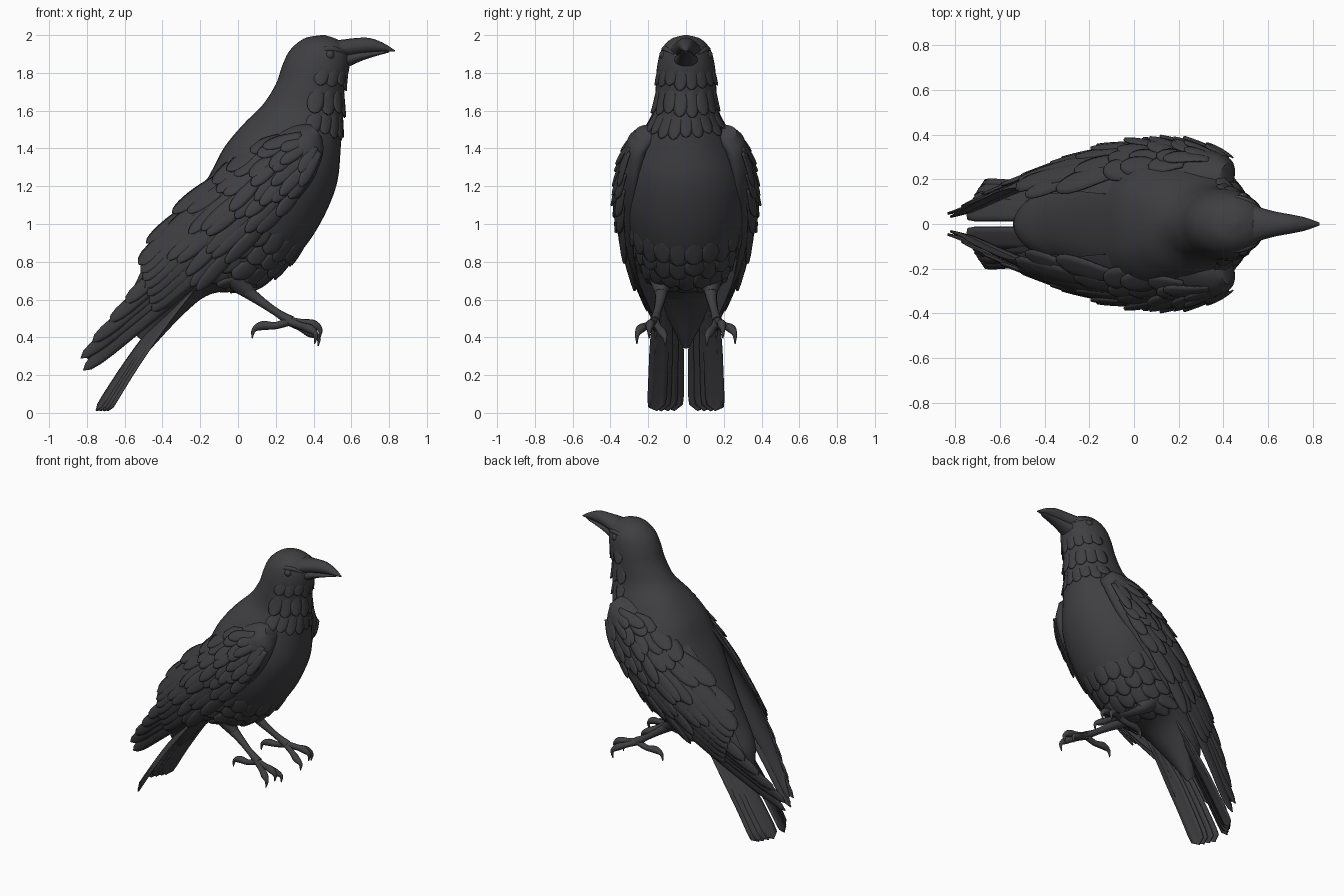
import bpy, bmesh, math, random
from mathutils import Vector, Matrix

if "Cube" in bpy.data.objects:
    bpy.data.objects.remove(bpy.data.objects["Cube"])

random.seed(4)
mat = bpy.data.materials.new("charcoal")
mat.diffuse_color = (0.05, 0.05, 0.055, 1)
mat.use_nodes = True
mat.node_tree.nodes["Principled BSDF"].inputs["Base Color"].default_value = mat.diffuse_color


def spline(rows, t):
    """Catmull-Rom through rows of numbers, t in row units."""
    n = len(rows) - 1
    t = max(0, min(t, n))
    i = min(int(t), n - 1)
    f = t - i
    quad = [rows[max(0, min(n, k))] for k in (i - 1, i, i + 1, i + 2)]
    return [0.5 * (2 * b + (c - a) * f + (2 * a - 5 * b + 4 * c - d) * f * f
            + (3 * b - a - 3 * c + d) * f ** 3) for a, b, c, d in zip(*quad)]


def table(rows, u):
    """Spline lookup by the first column."""
    for i in range(len(rows) - 1):
        a, b = rows[i][0], rows[i + 1][0]
        if u <= b or i == len(rows) - 2:
            return spline(rows, i + max(0, min(1, (u - a) / (b - a))))


def loft(bm, rings):
    vs = [[bm.verts.new(p) for p in r] for r in rings]
    n = len(rings[0])
    for a, b in zip(vs, vs[1:]):
        for j in range(n):
            bm.faces.new((a[j], a[(j + 1) % n], b[(j + 1) % n], b[j]))
    bm.faces.new(vs[0])
    bm.faces.new(vs[-1])


def finish(bm, name, mirror=False, thick=0, angle=55):
    bmesh.ops.remove_doubles(bm, verts=bm.verts, dist=0.0003)
    bmesh.ops.recalc_face_normals(bm, faces=bm.faces)
    me = bpy.data.meshes.new(name)
    bm.to_mesh(me)
    bm.free()
    me.materials.append(mat)
    ob = bpy.data.objects.new(name, me)
    bpy.context.collection.objects.link(ob)
    bpy.ops.object.select_all(action='DESELECT')
    ob.select_set(True)
    bpy.context.view_layer.objects.active = ob
    bpy.ops.object.shade_smooth_by_angle(angle=math.radians(angle))
    if thick:
        m = ob.modifiers.new("thickness", 'SOLIDIFY')
        m.thickness, m.offset = thick, 0
    if mirror:
        ob.modifiers.new("mirror", 'MIRROR').use_axis = (False, True, False)
    return ob


def tube(bm, pts, n=10):
    """Round tube through (x, y, z, radius) points."""
    steps = (len(pts) - 1) * 4
    rows = [spline(pts, i / 4) for i in range(steps + 1)]
    rings = []
    for i, r in enumerate(rows):
        d = Vector(rows[min(i + 1, steps)][:3]) - Vector(rows[max(i - 1, 0)][:3])
        side = d.cross(Vector((0.1, 1, 0.05))).normalized()
        up = d.cross(side).normalized()
        rings.append([Vector(r[:3]) + max(r[3], 0.002) * (side * math.cos(k * math.tau / n)
                      + up * math.sin(k * math.tau / n)) for k in range(n)])
    loft(bm, rings)


def feather(bm, fn, p0, p1, hw, lift, tip=0.3, sink=0.0):
    """Cambered blade laid on the surface fn(u, v, height)."""
    p0, p1 = Vector(p0), Vector(p1)
    d = (p1 - p0).normalized()
    perp = Vector((-d.y, d.x))
    rows = []
    for i in range(11):
        s = 1 - (1 - i / 10) ** 1.4
        w = hw * min(1, 0.55 + s)
        if s > 1 - tip:
            w *= math.sqrt(max(0, 1 - ((s - 1 + tip) / tip) ** 2))
        row = []
        for k in (-1, -0.5, 0, 0.5, 1):
            q = p0.lerp(p1, s) + perp * w * k
            row.append(bm.verts.new(fn(q.x, q.y, lift * s - sink * (1 - s) + 0.005 * (1 - k * k))))
        rows.append(row)
    for a, b in zip(rows, rows[1:]):
        for j in range(4):
            bm.faces.new((a[j], a[j + 1], b[j + 1], b[j]))


# Body: each row is back x, back z, front x, front z, half width
BODY = [(.44, 2.0, .46, 2.0, .01), (.35, 1.982, .53, 1.975, .08), (.275, 1.92, .585, 1.925, .13),
        (.235, 1.84, .59, 1.83, .153), (.20, 1.74, .565, 1.72, .160), (.13, 1.63, .555, 1.57, .174),
        (.03, 1.53, .545, 1.42, .235), (-.07, 1.41, .525, 1.22, .305), (-.14, 1.28, .455, 1.04, .325),
        (-.21, 1.15, .355, .88, .31), (-.29, 1.0, .23, .75, .27), (-.36, .87, .08, .66, .225),
        (-.43, .74, -.14, .63, .185), (-.53, .58, -.28, .53, .13), (-.54, .41, -.46, .34, .025)]


def body_at(t, a, h=0.0):
    bx, bz, fx, fz, w = spline(BODY, t)
    ax = Vector((fx - bx, 0, fz - bz)) / 2
    out = ax.normalized() * math.cos(a) + Vector((0, math.sin(a), 0))
    s = math.sin(a)
    if math.cos(a) < 0 and 5 < t < 13:  # flatter, broader mantle along the back
        s = math.copysign(abs(s) ** (1 - .25 * min(1, t - 5, 13 - t)), s)
    return Vector(((bx + fx) / 2, w * s, (bz + fz) / 2)) + ax * math.cos(a) + out * h


bm = bmesh.new()
loft(bm, [[body_at(i / 5, k * math.tau / 40) for k in range(40)]
          for i in range((len(BODY) - 1) * 5 + 1)])
finish(bm, "body")

# Throat collars and ragged belly feathers
bm = bmesh.new()
for t0, t1, n, span, lift in ((3.1, 4.0, 8, 1.3, .005), (4.0, 4.95, 8, 1.3, .009), (4.8, 5.75, 9, 1.2, .004),
                              (8.9, 9.7, 10, 1.3, .008), (9.5, 10.3, 10, 1.4, .012),
                              (10.1, 11.0, 9, 1.4, .014), (10.8, 11.7, 7, 1.3, .014)):
    for k in range(n):
        a = -span + 2 * span * k / (n - 1)
        feather(bm, body_at, (t0, a), (t1 + random.uniform(-.12, .12), a), 1.5 * span / n,
                lift + random.uniform(0, .004), .55, .01)
finish(bm, "breast_feathers", thick=.006)

# Beak, upper and lower halves: x, top z, bottom z, half width
for name, rows in (("upper_beak", [(.50, 1.97, 1.85, .10), (.56, 1.977, 1.875, .076), (.63, 1.985, 1.893, .056),
                                   (.70, 1.984, 1.905, .043), (.77, 1.958, 1.912, .028), (.83, 1.92, 1.912, .006)]),
                   ("lower_beak", [(.50, 1.91, 1.80, .09), (.59, 1.91, 1.835, .058), (.65, 1.913, 1.862, .044),
                                   (.71, 1.915, 1.883, .034), (.77, 1.917, 1.90, .022), (.80, 1.916, 1.908, .006)])):
    bm = bmesh.new()
    rings = []
    for i in range(21):
        x, zt, zb, w = spline(rows, i / 4)
        rings.append([(x, w * math.sin(k * math.tau / 16),
                       (zt + zb) / 2 + (zt - zb) / 2 * math.cos(k * math.tau / 16)) for k in range(16)])
    loft(bm, rings)
    finish(bm, name)

# Eyes with brow ridge
bm = bmesh.new()
bmesh.ops.create_uvsphere(bm, u_segments=16, v_segments=10, radius=.026,
                          matrix=Matrix.Translation((.485, .115, 1.895)))
finish(bm, "eyes", True)
bm = bmesh.new()
tube(bm, [(.41, .118, 1.91, .005), (.46, .116, 1.925, .014), (.52, .098, 1.922, .014), (.57, .065, 1.90, .005)])
finish(bm, "brows", True)

# Wing surface: u runs shoulder to tip, d runs across; row is u, low d, high d, y
WING = [(-.09, .0, .09, .27), (-.03, -.07, .14, .31), (.1, -.13, .2, .345), (.25, -.155, .24, .365),
        (.45, -.16, .26, .368), (.65, -.155, .245, .345), (.85, -.125, .225, .30), (1.05, -.08, .16, .24),
        (1.25, -.05, .09, .175), (1.45, -.03, .06, .105), (1.62, -.01, .02, .045)]


def wing_at(u, d, h=0.0):
    y = table(WING, u)[3] - 3.3 * max(d - .02, 0) ** 2 - 2.5 * min(d + .04, 0) ** 2
    if u > 1.62:
        y -= .3 * (u - 1.62)
    return Vector((.38 - .725 * u - .689 * d, y + h, 1.40 - .689 * u + .725 * d))


bm = bmesh.new()
rings = []
for i in range(41):
    u, lo, hi, y = spline(WING, i / 4)
    thick = .012 + .11 * max(0, 1 - max(u, 0) / 1.3)
    ring = []
    for k in range(28):
        c, s = math.cos(k * math.tau / 28), math.sin(k * math.tau / 28)
        ring.append(wing_at(u, (lo + hi) / 2 + (hi - lo) / 2 * c, thick * (s - 1) / 2))
    rings.append(ring)
loft(bm, rings)
finish(bm, "wings", True)

# Flight feathers: primaries, then secondaries
bm = bmesh.new()
for i, e in enumerate(((1.68, -.025), (1.645, .03), (1.54, .05), (1.40, .065), (1.27, .08))):
    feather(bm, wing_at, (.7, -.10 + .04 * i), e, .036, .003 + .004 * i, .18, .01)
for i in range(7):
    feather(bm, wing_at, (.5, -.10 + .05 * i), (1.20 - .02 * i, -.045 + .037 * i), .038,
            .008 + .003 * i, .15, .01)
finish(bm, "flight_feathers", True, .007)

# Overlapping covert rows, ruffled toward the shoulder
bm = bmesh.new()
for u0, length, n, hw, lift, pinch in ((.58, .38, 8, .036, .016, .9), (.40, .34, 8, .036, .017, .9),
                                       (.27, .26, 8, .036, .016, .9), (.17, .20, 8, .034, .018, .85),
                                       (.07, .18, 7, .034, .016, .75), (-.02, .16, 5, .03, .01, .5)):
    _, lo, hi, _ = table(WING, u0 + length / 2)
    for k in range(n):
        d = lo + .02 + (hi - lo - .04) * k / (n - 1)
        r = random.uniform
        feather(bm, wing_at, (u0 + r(-.02, .02), d * pinch), (u0 + length + r(-.04, .04), d + r(-.025, .025)),
                hw, lift + r(-.007, .007), .4, .014)
finish(bm, "covert_feathers", True, .007)


# Tail: u runs root to tip, v is the sideways position
def tail_at(u, v, h=0.0):
    bend = .03 - .32 * max(v, 0) + .02 * math.sin(math.pi * u) + h
    return Vector((-.25 - .455 * u - .81 * bend, v, .66 - .635 * u + .59 * bend))


bm = bmesh.new()
for i, v in enumerate((.155, .13, .095, .062)):
    feather(bm, tail_at, (0, v * .7 + .02), (1.005 + .014 * i, v), .05, .006 * i, .07)
finish(bm, "tail_feathers", True, .009)

# Feathered thighs, shanks and clawed toes
bm = bmesh.new()
tube(bm, [(-.06, .12, .88, .08), (-.03, .125, .76, .085), (.02, .13, .68, .055), (.07, .135, .635, .028)], 16)
finish(bm, "thighs", True)
bm = bmesh.new()
tube(bm, [(.0, .13, .68, .045), (.10, .135, .605, .028), (.20, .152, .535, .021), (.28, .165, .485, .029)])
for toe in ([(.34, .18, .478), (.40, .19, .468), (.435, .195, .44), (.432, .195, .395)],
            [(.33, .205, .462), (.38, .24, .445), (.412, .258, .415), (.405, .26, .365)],
            [(.33, .145, .452), (.38, .125, .425), (.425, .112, .40), (.425, .11, .355)],
            [(.20, .17, .462), (.13, .163, .462), (.085, .16, .44), (.075, .16, .395)]):
    radii = (.019, .024, .013, .003)
    tube(bm, [(.27, .165, .485, .024)] + [(*p, r) for p, r in zip(toe, radii)])
finish(bm, "legs_and_feet", True)
